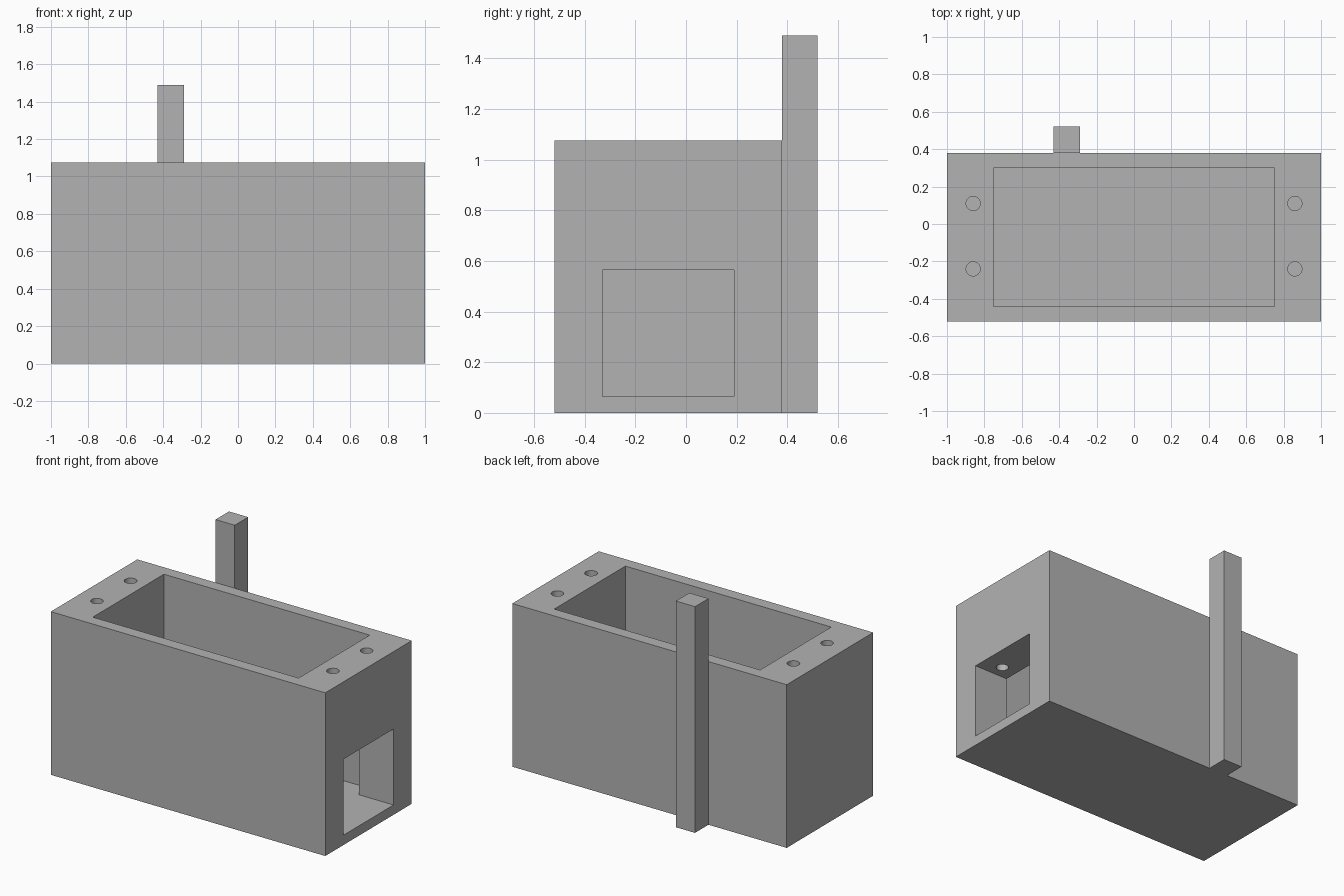
import bpy

old = bpy.data.objects.get("Cube")
if old:
    bpy.data.objects.remove(old, do_unlink=True)

grey = bpy.data.materials.new("plain grey")
grey.use_nodes = True
colour = (0.45, 0.45, 0.45, 1)
grey.diffuse_color = colour
grey.node_tree.nodes["Principled BSDF"].inputs["Base Color"].default_value = colour


def box(name, low, high):
    """Box between two opposite corners."""
    centre = [(a + b) / 2 for a, b in zip(low, high)]
    bpy.ops.mesh.primitive_cube_add(size=1, location=centre)
    obj = bpy.context.object
    obj.name = name
    obj.scale = [b - a for a, b in zip(low, high)]
    bpy.ops.object.transform_apply(location=True, rotation=False, scale=True)
    obj.data.materials.append(grey)
    return obj


def cut(target, cutter):
    """Subtract the cutter from the target, then remove the cutter."""
    cutter.hide_render = True
    mod = target.modifiers.new("cut", 'BOOLEAN')
    mod.operation = 'DIFFERENCE'
    mod.solver = 'EXACT'
    mod.object = cutter
    bpy.context.view_layer.objects.active = target
    bpy.ops.object.modifier_apply(modifier=mod.name)
    bpy.data.objects.remove(cutter, do_unlink=True)


FLOOR = 0.065
TOP = 1.075

# Main housing with an open cavity and a side window into it
housing = box("housing", (-1, -0.52, 0), (1, 0.38, TOP))
cut(housing, box("cavity_cutter", (-0.75, -0.44, FLOOR), (0.75, 0.3, TOP + 0.1)))
cut(housing, box("window_cutter", (0.7, -0.33, FLOOR), (1.1, 0.19, 0.565)))

# Four bolt holes in the end walls
HOLE_BOTTOM = 0.52
for x in (-0.86, 0.86):
    for y in (-0.24, 0.11):
        depth = TOP + 0.1 - HOLE_BOTTOM
        bpy.ops.mesh.primitive_cylinder_add(
            vertices=32, radius=0.038, depth=depth,
            location=(x, y, HOLE_BOTTOM + depth / 2))
        drill = bpy.context.object
        drill.name = "bolt_hole_cutter"
        drill.data.materials.append(grey)
        cut(housing, drill)

# Smooth hole walls, sharp edges elsewhere
bpy.ops.object.select_all(action='DESELECT')
housing.select_set(True)
bpy.context.view_layer.objects.active = housing
bpy.ops.object.shade_smooth_by_angle()

# Square post standing against the back
box("back_post", (-0.43, 0.38, 0), (-0.29, 0.52, 1.49))
